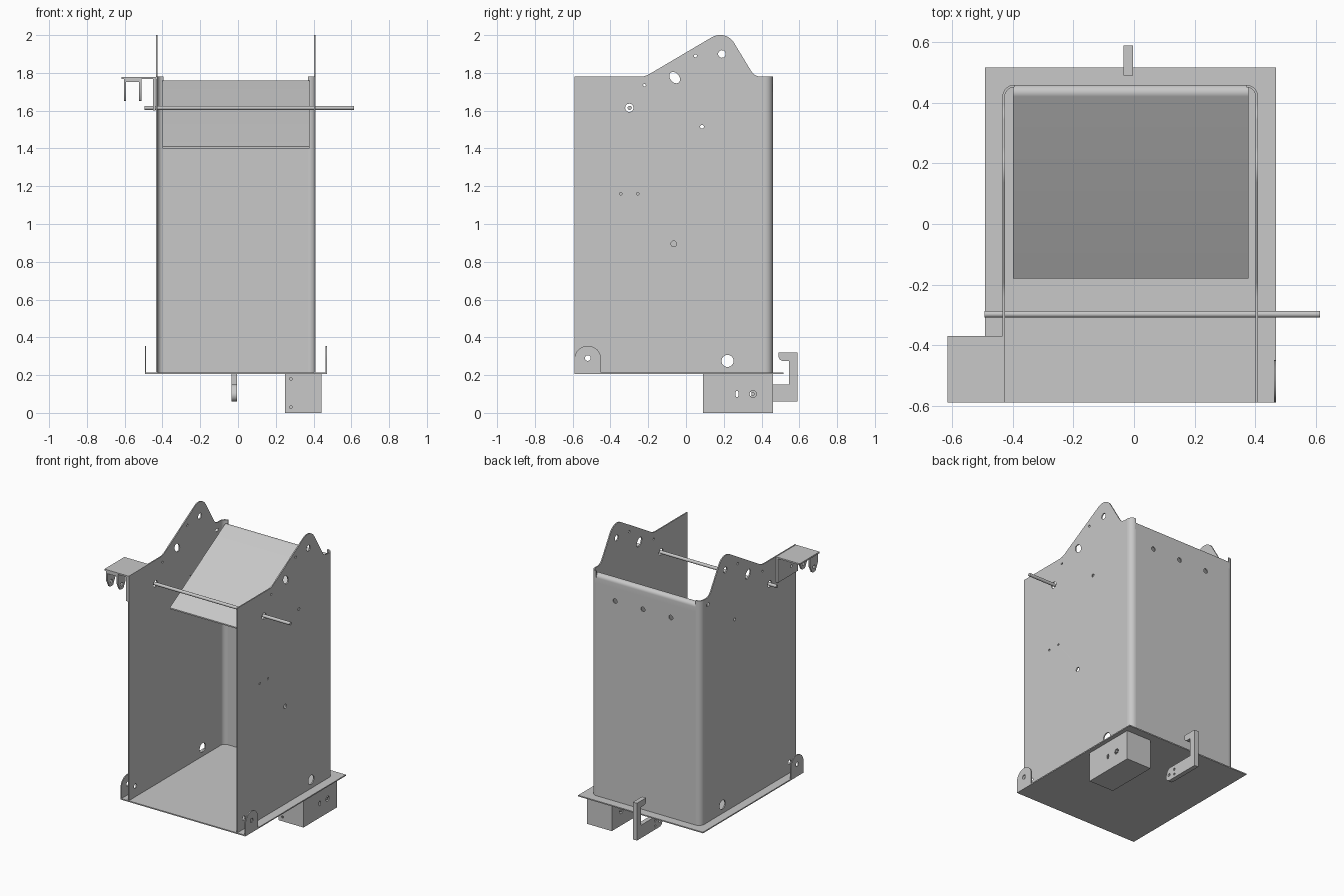
import bpy, bmesh
from math import cos, sin, pi, radians, tan
from mathutils import Matrix, Vector

cube = bpy.data.objects.get("Cube")
if cube:
    bpy.data.objects.remove(cube, do_unlink=True)

STEEL = (0.58, 0.58, 0.58, 1)
steel = bpy.data.materials.new("plain grey steel")
steel.use_nodes = True
steel.diffuse_color = STEEL
steel.node_tree.nodes["Principled BSDF"].inputs["Base Color"].default_value = STEEL

# Sketch planes: columns give the world directions of sketch u, v and thickness
PLANES = {
    "YZ": Matrix(((0, 0, 1), (1, 0, 0), (0, 1, 0))),
    "XZ": Matrix(((1, 0, 0), (0, 0, -1), (0, 1, 0))),
    "XY": Matrix.Identity(3),
}


def fillet(points, steps=10):
    """Closed outline from (u, v) or (u, v, corner radius) points."""
    out = []
    for i, p in enumerate(points):
        c = Vector(p[:2])
        r = p[2] if len(p) > 2 else 0
        if not r:
            out.append(c)
            continue
        a = (Vector(points[i - 1][:2]) - c).normalized()
        b = (Vector(points[(i + 1) % len(points)][:2]) - c).normalized()
        half = a.angle(b) / 2
        centre = c + (a + b).normalized() * (r / sin(half))
        start = c + a * (r / tan(half)) - centre
        turn = start.angle_signed(c + b * (r / tan(half)) - centre)
        for k in range(steps + 1):
            out.append(centre + Matrix.Rotation(-turn * k / steps, 2) @ start)
    return out


def oval(u, v, ru, rv=None, tilt=0, n=24):
    rv = rv or ru
    rot = Matrix.Rotation(tilt, 2)
    return [Vector((u, v)) + rot @ Vector((ru * cos(2 * pi * k / n), rv * sin(2 * pi * k / n)))
            for k in range(n)]


def plate(name, plane, outline, lo, hi, holes=()):
    """Sheet with holes, spanning lo to hi along the plane's world normal axis."""
    cu = bpy.data.curves.new(name, 'CURVE')
    cu.dimensions = '2D'
    cu.fill_mode = 'BOTH'
    cu.extrude = (hi - lo) / 2
    for loop in [fillet(outline)] + [oval(*h) for h in holes]:
        sp = cu.splines.new('POLY')
        sp.points.add(len(loop) - 1)
        for pt, co in zip(sp.points, loop):
            pt.co = (co.x, co.y, 0, 1)
        sp.use_cyclic_u = True
    tmp = bpy.data.objects.new(name, cu)
    bpy.context.collection.objects.link(tmp)
    dg = bpy.context.evaluated_depsgraph_get()
    me = bpy.data.meshes.new_from_object(tmp.evaluated_get(dg))
    bpy.data.objects.remove(tmp, do_unlink=True)
    bpy.data.curves.remove(cu)
    m = PLANES[plane]
    axis = Vector([abs(x) for x in m.col[2]])
    me.transform(Matrix.Translation(axis * (lo + hi) / 2) @ m.to_4x4())
    return finish(name, me)


def finish(name, me):
    bm = bmesh.new()
    bm.from_mesh(me)
    bmesh.ops.remove_doubles(bm, verts=bm.verts, dist=1e-5)
    bmesh.ops.recalc_face_normals(bm, faces=bm.faces)
    bm.to_mesh(me)
    bm.free()
    me.name = name
    me.materials.clear()
    me.materials.append(steel)
    me.shade_smooth()
    me.set_sharp_from_angle(angle=radians(30))
    ob = bpy.data.objects.new(name, me)
    bpy.context.collection.objects.link(ob)
    return ob


def rect(u0, v0, u1, v1):
    return [(u0, v0), (u1, v0), (u1, v1), (u0, v1)]


T = 0.008                       # sheet thickness
LEFT, RIGHT = 0.41, -0.435      # outer faces of the side walls
FRONT, BACK = -0.59, 0.46
FLOOR, TOP = 0.215, 1.78
BEND = 0.04                     # corner bend radius

# Side walls with a rounded crest
wall = [(FRONT, FLOOR), (BACK - BEND, FLOOR), (BACK - BEND, TOP), (0.363, TOP, 0.06),
        (0.21, 2.032, 0.086), (-0.217, TOP, 0.1), (FRONT, TOP)]
shared = [(0.19, 1.90, 0.02), (0.05, 1.89, 0.008), (-0.06, 1.775, 0.034, 0.024, radians(-50)),
          (-0.22, 1.735, 0.007), (-0.30, 1.615, 0.022), (0.085, 1.515, 0.01),
          (0.22, 0.275, 0.032), (-0.52, 0.29, 0.015)]
left_only = [(-0.345, 1.16, 0.007), (-0.255, 1.16, 0.007), (-0.065, 0.895, 0.015)]
plate("left_wall", "YZ", wall, LEFT - T, LEFT, shared + left_only)
plate("right_wall", "YZ", wall, RIGHT, RIGHT + T, shared + [(0.38, 1.73, 0.018, 0.01)])

# Bent rear corners
for name, x, s in (("left_corner", LEFT, -1), ("right_corner", RIGHT, 1)):
    cx, cy = x + s * BEND, BACK - BEND
    arc = [(cx - s * r * cos(a), cy + r * sin(a))
           for r, order in ((BEND, range(9)), (BEND - T, range(8, -1, -1)))
           for a in (k * pi / 16 for k in order)]
    plate(name, "XY", arc, FLOOR, TOP)

# Back wall, folding over at the top into a sloping chute
plate("back_wall", "XZ", rect(RIGHT + BEND, FLOOR, LEFT - BEND, 1.70), BACK - T, BACK,
      [(x, 1.61, 0.016) for x in (0.225, 0.01, -0.205)])
plate("sloping_chute", "YZ",
      [(BACK, 1.70), (BACK, 1.779, 0.026), (-0.18, 1.41), (-0.18, 1.401),
       (BACK - T, 1.7656, 0.018), (BACK - T, 1.70)], -0.40, 0.378)

# Base plate with two upright ears
plate("base_plate", "XY", rect(-0.493, FRONT, 0.47, 0.517), 0.205, 0.213)
ear = [(FRONT, 0.205), (-0.45, 0.205), (-0.45, 0.355, 0.069), (FRONT, 0.355, 0.069)]
for name, x in (("left_ear", 0.463), ("right_ear", -0.493)):
    plate(name, "YZ", ear, x, x + 0.007, [(-0.52, 0.29, 0.015)])

# Cross rod
bm = bmesh.new()
bmesh.ops.create_cone(bm, cap_ends=True, segments=24, radius1=0.011, radius2=0.011, depth=1.108,
                      matrix=Matrix.Translation((0.06, -0.298, 1.615)) @ Matrix.Rotation(pi / 2, 4, 'Y'))
rod = bpy.data.meshes.new("cross_rod")
bm.to_mesh(rod)
bm.free()
finish("cross_rod", rod)

# Side bracket: shelf, wall flange and a hanging fork
plate("bracket_shelf", "XY", rect(-0.617, FRONT, RIGHT, -0.37), 1.768, 1.778)
plate("bracket_flange", "YZ", rect(FRONT, 1.60, -0.37, 1.77), -0.449, -0.436,
      [(-0.52, 1.66, 0.01)])
tab = [(FRONT, 1.76), (FRONT, 1.70), (-0.565, 1.65, 0.015), (-0.53, 1.65, 0.015),
       (-0.505, 1.70), (-0.505, 1.76)]
for name, x in (("outer_fork_tab", -0.603), ("inner_fork_tab", -0.523)):
    plate(name, "YZ", tab, x, x + 0.011, [(-0.548, 1.685, 0.012)])
plate("fork_web", "XY", rect(-0.603, FRONT, -0.512, -0.505), 1.752, 1.768)

# Box under the base
side = rect(0.09, 0.005, BACK, 0.205)
box_holes = [(0.27, 0.10, 0.009, 0.017), (0.355, 0.10, 0.018)]
for name, x in (("box_left_side", 0.434), ("box_right_side", 0.25)):
    plate(name, "YZ", side, x, x + T, box_holes)
end = rect(0.25, 0.005, 0.442, 0.205)
plate("box_front", "XZ", end, 0.09, 0.09 + T, [(0.28, 0.18, 0.007), (0.28, 0.03, 0.007)])
plate("box_back", "XZ", end, BACK - T, BACK)
plate("box_bottom", "XY", rect(0.25, 0.09, 0.442, BACK), 0, T)
bm = bmesh.new()
bmesh.ops.create_cone(bm, cap_ends=True, segments=20, radius1=0.009, radius2=0.009, depth=0.19,
                      matrix=Matrix.Translation((0.346, 0.355, 0.10)) @ Matrix.Rotation(pi / 2, 4, 'Y'))
pin = bpy.data.meshes.new("box_pin")
bm.to_mesh(pin)
bm.free()
finish("box_pin", pin)

# Rear latch hook
hook = [(0.29, 0.06, 0.035), (0.59, 0.06), (0.59, 0.32), (0.49, 0.32), (0.49, 0.275, 0.025),
        (0.545, 0.275), (0.545, 0.15), (0.33, 0.15, 0.03)]
plate("latch_hook", "YZ", hook, -0.035, -0.004,
      [(0.34, 0.10, 0.01), (0.39, 0.12, 0.008), (0.39, 0.085, 0.008)])
